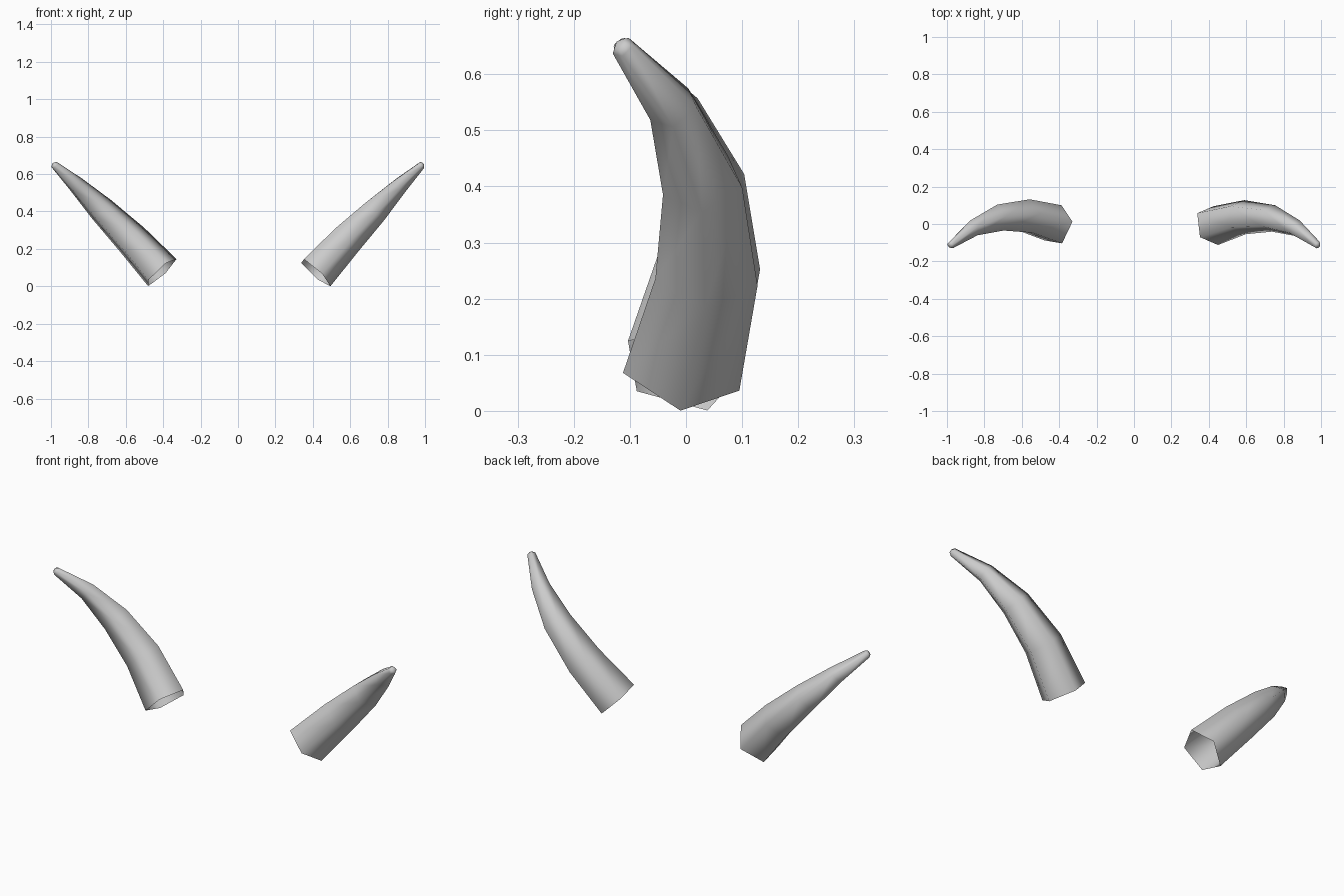
import bpy, bmesh, math
from mathutils import Vector

cube = bpy.data.objects.get("Cube")
if cube:
    bpy.data.objects.remove(cube, do_unlink=True)

grey = bpy.data.materials.new("horn grey")
grey.use_nodes = True
grey.diffuse_color = (0.6, 0.6, 0.6, 1)
grey.node_tree.nodes["Principled BSDF"].inputs["Base Color"].default_value = (0.6, 0.6, 0.6, 1)

SIDES = 5
# Centre line and radius of each ring, from open root to tip
RINGS = [((0.412, -0.008, 0.075), 0.111),
         ((0.572, 0.037, 0.25), 0.096),
         ((0.73, 0.03, 0.408), 0.075),
         ((0.863, -0.022, 0.54), 0.047),
         ((0.981, -0.113, 0.648), 0.021),
         ((0.987, -0.118, 0.653), 0.012)]


def build_horn(name, side, phase):
    """Sweep a five-sided ring along the curve; side mirrors it in x."""
    centres = [Vector(c) for c, _ in RINGS]
    bm = bmesh.new()
    loops = []
    for i, (centre, (_, radius)) in enumerate(zip(centres, RINGS)):
        before, after = centres[max(i - 1, 0)], centres[min(i + 1, len(centres) - 1)]
        tangent = (after - before).normalized()
        across = Vector((0, 1, 0))
        across = (across - tangent * across.dot(tangent)).normalized()
        upward = across.cross(tangent)
        if upward.z < 0:
            upward.negate()
        loop = []
        for k in range(SIDES):
            a = math.radians(phase) + math.tau * k / SIDES
            p = centre + radius * (math.cos(a) * across + math.sin(a) * upward)
            loop.append(bm.verts.new((side * p.x, p.y, p.z)))
        loops.append(loop)

    # Tapering walls, left open at the root, closed at the tip
    for low, high in zip(loops, loops[1:]):
        for k in range(SIDES):
            n = (k + 1) % SIDES
            bm.faces.new((low[k], low[n], high[n], high[k]))
    bm.faces.new(loops[-1])
    bmesh.ops.recalc_face_normals(bm, faces=bm.faces)
    # An open shell can be turned inside out: check the tip face
    bm.faces.ensure_lookup_table()
    bm.normal_update()
    if bm.faces[-1].normal.z < 0:
        bmesh.ops.reverse_faces(bm, faces=bm.faces)
    for face in bm.faces:
        face.smooth = True

    mesh = bpy.data.meshes.new(name)
    bm.to_mesh(mesh)
    bm.free()
    mesh.materials.append(grey)
    horn = bpy.data.objects.new(name, mesh)
    bpy.context.collection.objects.link(horn)


build_horn("left_horn", 1, 53)
build_horn("right_horn", -1, 7)
